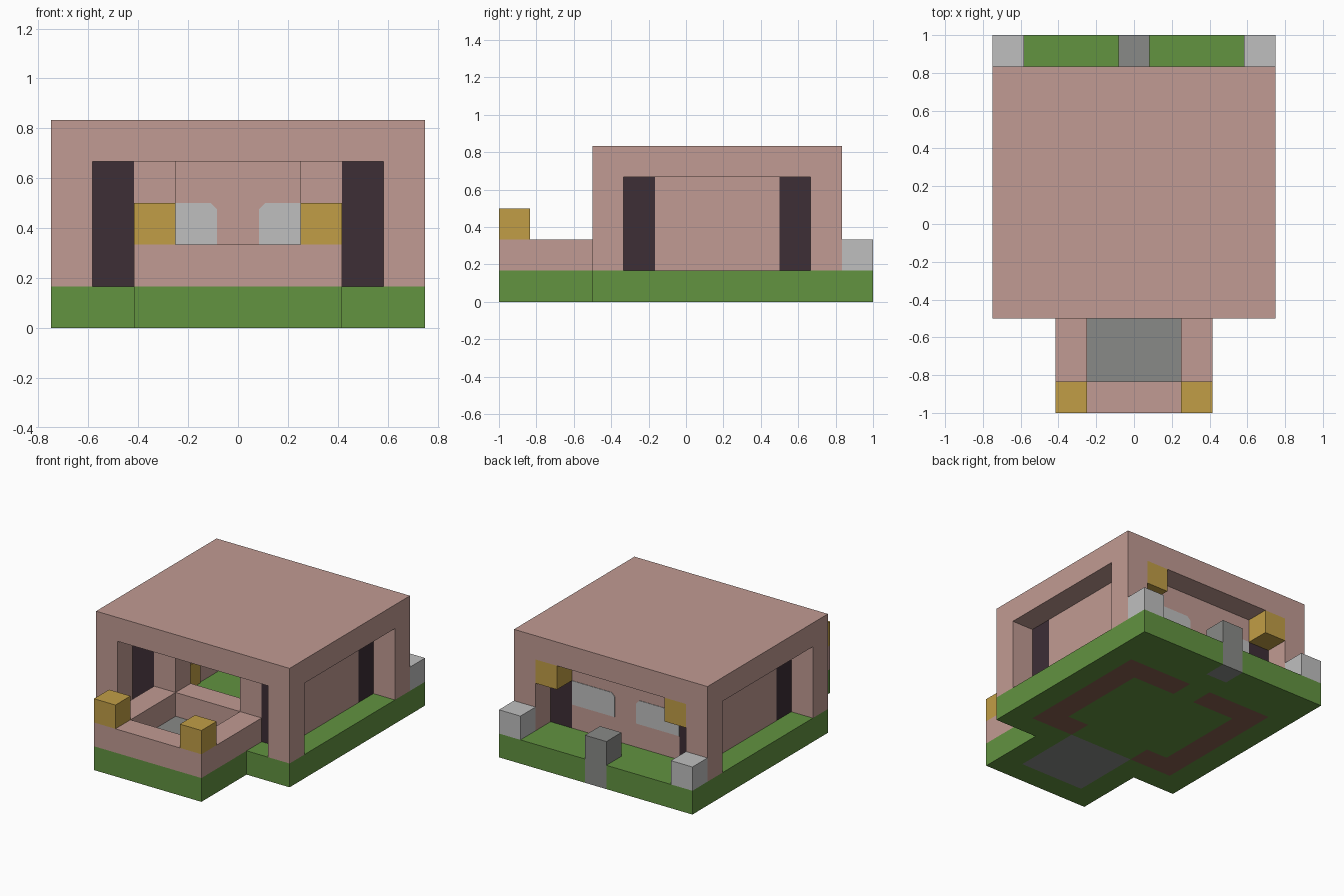
import bpy, bmesh, math
from mathutils import Vector

cube = bpy.data.objects.get("Cube")
if cube:
    bpy.data.objects.remove(cube, do_unlink=True)

U = 1 / 6  # block size
COLOURS = {
    "clay_pink": (193, 155, 147), "grass_green": (98, 147, 64),
    "gold": (193, 158, 70), "light_grey": (191, 191, 191),
    "stone_grey": (137, 138, 135), "dark_plum": (61, 46, 54),
    "earth_brown": (136, 96, 80),
}


def linear(c):
    c /= 255
    return c / 12.92 if c <= 0.04045 else ((c + 0.055) / 1.055) ** 2.4


MATS = {}
for name, rgb in COLOURS.items():
    col = [linear(c) for c in rgb] + [1]
    m = bpy.data.materials.new(name)
    m.use_nodes = True
    m.diffuse_color = col
    m.node_tree.nodes["Principled BSDF"].inputs["Base Color"].default_value = col
    MATS[name] = m

blocks = {}  # block position -> (part, colour)


def fill(part, colour, xs, ys, zs, mirror=False):
    """Fill inclusive block ranges, optionally mirrored left to right."""
    for x in range(xs[0], xs[1] + 1):
        for y in range(ys[0], ys[1] + 1):
            for z in range(zs[0], zs[1] + 1):
                blocks[x, y, z] = (part, colour)
                if mirror:
                    blocks[8 - x, y, z] = (part, colour)


def place(x, y, z):
    return Vector((x * U - 0.75, y * U - 1, z * U))


def make_object(name, bm, mats):
    mesh = bpy.data.meshes.new(name)
    bm.to_mesh(mesh)
    bm.free()
    for m in mats:
        mesh.materials.append(MATS[m])
    ob = bpy.data.objects.new(name, mesh)
    bpy.context.collection.objects.link(ob)
    return ob


def build_part(part):
    """Mesh the outer faces of one part's blocks."""
    mine = {p: c for p, (n, c) in blocks.items() if n == part}
    mats = sorted(set(mine.values()))
    bm = bmesh.new()
    for p, colour in mine.items():
        for axis in range(3):
            for side in (0, 1):
                q = list(p)
                q[axis] += 2 * side - 1
                if tuple(q) in blocks:
                    continue
                a, b = (axis + 1) % 3, (axis + 2) % 3
                corners = []
                for da, db in ((0, 0), (1, 0), (1, 1), (0, 1)):
                    v = list(p)
                    v[axis] += side
                    v[a] += da
                    v[b] += db
                    corners.append(bm.verts.new(place(*v)))
                if not side:
                    corners.reverse()
                bm.faces.new(corners).material_index = mats.index(colour)
    bmesh.ops.remove_doubles(bm, verts=bm.verts, dist=0.001)
    bmesh.ops.dissolve_limit(bm, angle_limit=math.radians(1), verts=bm.verts,
                             edges=bm.edges, delimit={"MATERIAL"})
    make_object(part, bm, mats)


# Ground slab with porch, buried wall footings and basin floor
fill("ground", "grass_green", (0, 8), (3, 11), (0, 0))
fill("ground", "grass_green", (2, 6), (0, 2), (0, 0))
fill("ground", "earth_brown", (1, 1), (4, 9), (0, 0), True)
fill("ground", "earth_brown", (2, 2), (4, 4), (0, 0), True)
fill("ground", "earth_brown", (2, 3), (9, 9), (0, 0), True)
fill("ground", "stone_grey", (3, 5), (1, 3), (0, 0))

# Porch basin rim and its gold corner lamps
fill("basin_rim", "clay_pink", (2, 6), (0, 0), (1, 1))
fill("basin_rim", "clay_pink", (2, 2), (0, 3), (1, 1), True)
fill("front_lamps", "gold", (2, 2), (0, 0), (2, 2), True)

# Inner room walls, sill and dark corner posts
fill("side_walls", "clay_pink", (1, 1), (5, 8), (1, 3), True)
fill("front_wall", "clay_pink", (2, 2), (4, 4), (1, 3), True)
fill("front_wall", "clay_pink", (3, 5), (4, 4), (1, 1))
fill("back_wall", "clay_pink", (2, 6), (9, 9), (1, 3))
for y in (4, 9):
    fill("inner_posts", "dark_plum", (1, 1), (y, y), (1, 3), True)

# Outer pillars and flat roof
for y in (3, 10):
    fill("outer_pillars", "clay_pink", (0, 0), (y, y), (1, 3), True)
fill("roof", "clay_pink", (0, 8), (3, 10), (4, 4))

# Back brackets, corner stones and centre stone
fill("back_brackets", "gold", (1, 1), (10, 10), (3, 3), True)
fill("corner_stones", "light_grey", (0, 0), (11, 11), (1, 1), True)
fill("centre_stone", "stone_grey", (4, 4), (11, 11), (0, 1))

for part in sorted({n for n, c in blocks.values()}):
    build_part(part)

# Windows: panes through the back wall with a clipped inner top corner
PROFILE = ((2, 2), (4, 2), (4, 2.85), (3.85, 3), (2, 3))
for name, flip in (("right_window", False), ("left_window", True)):
    bm = bmesh.new()
    ring = [bm.verts.new(place(9 - x if flip else x, 8.98, z)) for x, z in PROFILE]
    face = bm.faces.new(ring)
    out = bmesh.ops.extrude_face_region(bm, geom=[face])
    moved = [g for g in out["geom"] if isinstance(g, bmesh.types.BMVert)]
    bmesh.ops.translate(bm, verts=moved, vec=(0, 1.04 * U, 0))
    bmesh.ops.recalc_face_normals(bm, faces=bm.faces)
    make_object(name, bm, ["light_grey"])

# Gold panels low on the inner side walls
for name, x in (("right_panel", 2), ("left_panel", 7)):
    bm = bmesh.new()
    bmesh.ops.create_cube(bm, size=1)
    bmesh.ops.scale(bm, verts=bm.verts, vec=(0.016, U, U))
    bmesh.ops.translate(bm, verts=bm.verts, vec=place(x, 6.5, 1.5))
    make_object(name, bm, ["gold"])
